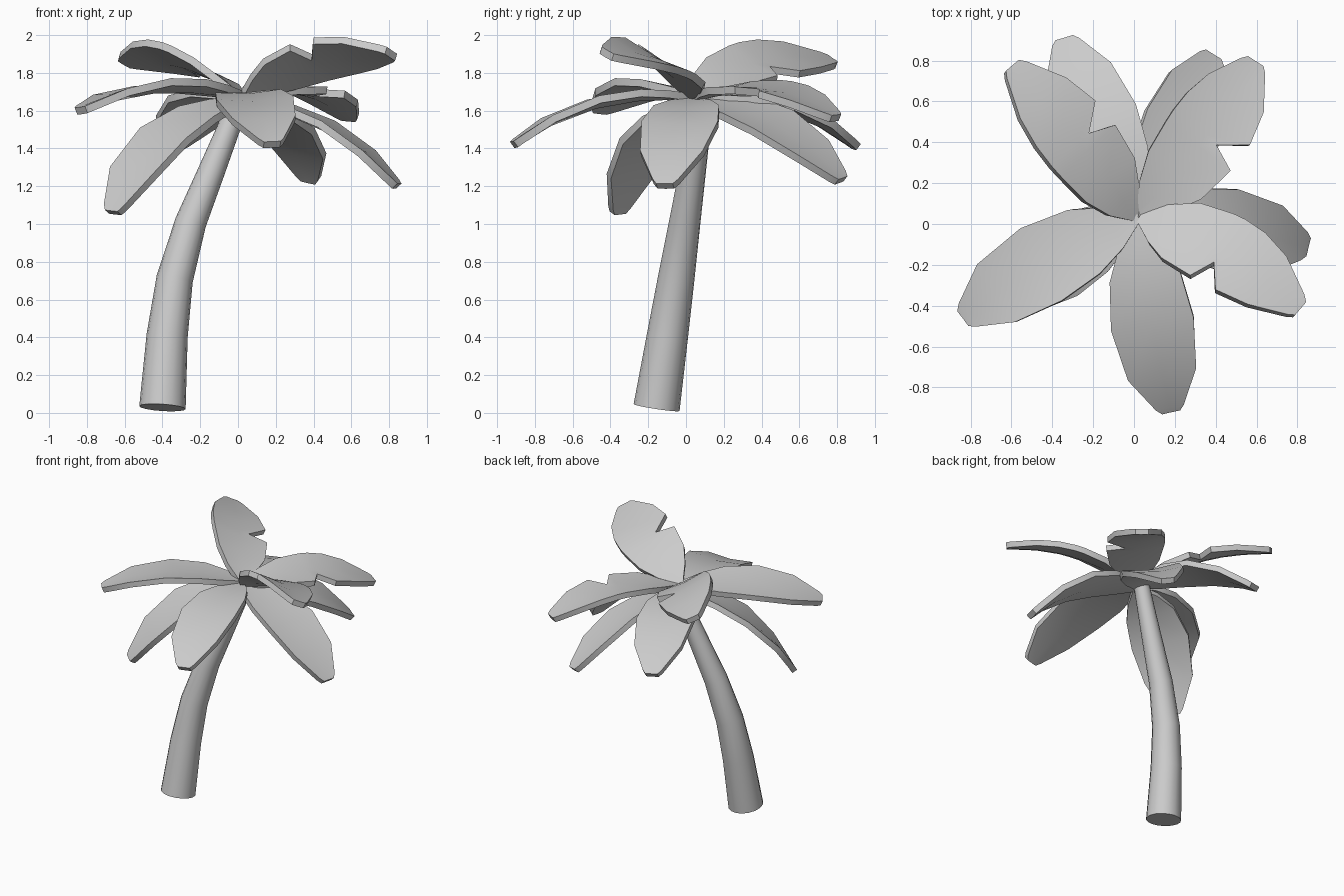
import bpy, bmesh, math
from mathutils import Vector

if "Cube" in bpy.data.objects:
    bpy.data.objects.remove(bpy.data.objects["Cube"])


def finish(name, bm, angle=35):
    bmesh.ops.recalc_face_normals(bm, faces=bm.faces)
    me = bpy.data.meshes.new(name)
    bm.to_mesh(me)
    bm.free()
    ob = bpy.data.objects.new(name, me)
    bpy.context.collection.objects.link(ob)
    bpy.ops.object.select_all(action='DESELECT')
    ob.select_set(True)
    bpy.context.view_layer.objects.active = ob
    bpy.ops.object.shade_smooth_by_angle(angle=math.radians(angle))
    return ob


# Trunk: tapered rings swept along a leaning path (x, z, radius)
path = [(-.40, .028, .123), (-.375, .41, .109), (-.335, .71, .097),
        (-.25, 1.01, .083), (-.14, 1.28, .071), (-.06, 1.48, .062), (.01, 1.66, .055)]
pts = [Vector((x, -.16 + .152 * z, z)) for x, z, r in path]
SIDES = 16
bm = bmesh.new()
rings = []
for i, p in enumerate(pts):
    d = (pts[min(i + 1, len(pts) - 1)] - pts[max(i - 1, 0)]).normalized()
    u = Vector((0, 1, 0)).cross(d).normalized()
    v = d.cross(u)
    rings.append([bm.verts.new(p + path[i][2] * (u * math.cos(a) + v * math.sin(a)))
                  for a in (2 * math.pi * k / SIDES for k in range(SIDES))])
for a, b in zip(rings, rings[1:]):
    for k in range(SIDES):
        j = (k + 1) % SIDES
        bm.faces.new((a[k], a[j], b[j], b[k]))
bm.faces.new(rings[0])
bm.faces.new(rings[-1])
finish("trunk", bm)

# Leaf outlines: (t on midrib, left half width, t on right edge, right half width)
WHOLE = [(0, .02, 0, .02), (.12, .11, .12, .11), (.27, .175, .27, .175), (.5, .205, .5, .205),
         (.77, .17, .77, .17), (.97, .07, .97, .07), (1, .045, 1, .045)]
TORN = [(0, .02, 0, .02), (.12, .11, .12, .11), (.27, .175, .25, .175), (.45, .20, .45, .20),
        (.52, .205, .51, .07), (.64, .20, .61, .20), (.79, .165, .79, .165),
        (.97, .07, .97, .07), (1, .045, 1, .045)]


def leaf(name, rows, root, mid, tip, roll, cup=.02, thick=.04):
    """Curved frond through root, mid and tip; positive roll lifts its left edge."""
    r, m, e = Vector(root), Vector(mid), Vector(tip)
    c = 2 * m - (r + e) / 2
    ro = math.radians(roll)

    def point(t, w):
        p = r * (1 - t) ** 2 + c * 2 * t * (1 - t) + e * t * t
        d = ((c - r) * (1 - t) + (e - c) * t).normalized()
        side = d.cross(Vector((0, 0, 1))).normalized()
        up = side.cross(d)
        right = side * math.cos(ro) - up * math.sin(ro)
        n = right.cross(d)
        return p + right * w + n * cup * (w / .2) ** 2, n * thick / 2

    bm = bmesh.new()
    top, bot = [], []
    for t, wl, tr, wr in rows:
        cols = [point(t, -wl), point(t, 0), point(tr, wr)]
        top.append([bm.verts.new(p + n) for p, n in cols])
        bot.append([bm.verts.new(p - n) for p, n in cols])
    last = len(rows) - 1
    for i in range(last):
        for g in (top, bot):
            for k in (0, 1):
                bm.faces.new((g[i][k], g[i][k + 1], g[i + 1][k + 1], g[i + 1][k]))
        for k in (0, 2):
            bm.faces.new((top[i][k], top[i + 1][k], bot[i + 1][k], bot[i][k]))
    for i in (0, last):
        for k in (0, 1):
            bm.faces.new((top[i][k], top[i][k + 1], bot[i][k + 1], bot[i][k]))
    finish(name, bm)


# Upper torn fronds
leaf("torn_frond_back_left", TORN, (0, .03, 1.68), (-.27, .39, 1.84), (-.60, .77, 1.86), 24)
leaf("torn_frond_right", TORN, (.03, .02, 1.68), (.42, -.14, 1.85), (.81, -.42, 1.90), -24)
leaf("torn_frond_back_right", TORN, (.03, .05, 1.67), (.34, .42, 1.70), (.59, .79, 1.56), 5)

# Whole fronds
leaf("frond_front", WHOLE, (.02, .02, 1.67), (.09, -.48, 1.63), (.18, -.91, 1.42), 3)
leaf("frond_left", WHOLE, (.02, .03, 1.68), (-.45, -.20, 1.71), (-.83, -.46, 1.60), 6)
leaf("frond_left_low", WHOLE, (.02, .04, 1.65), (-.38, -.17, 1.45), (-.66, -.36, 1.06), -10)
leaf("frond_back_right_low", WHOLE, (.02, .06, 1.65), (.22, .45, 1.52), (.38, .82, 1.23), 15)
leaf("frond_back_left_low", WHOLE, (.02, .06, 1.66), (-.18, .50, 1.62), (-.34, .90, 1.41), 6)
leaf("frond_right_low", WHOLE, (.02, .04, 1.65), (.46, -.03, 1.51), (.84, -.11, 1.20), 0)
